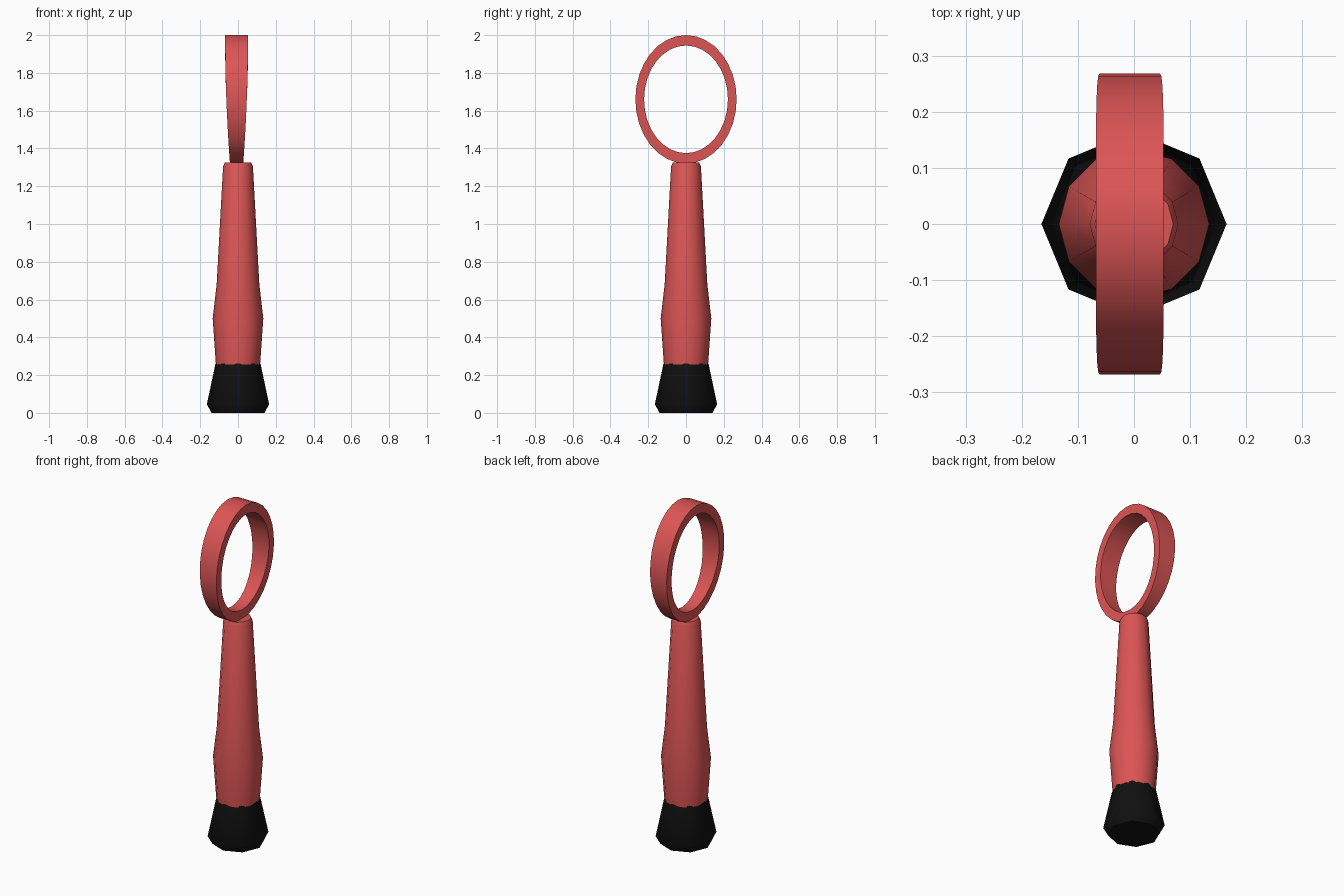
import bpy, bmesh
from math import sin, cos, pi, radians

if "Cube" in bpy.data.objects:
    bpy.data.objects.remove(bpy.data.objects["Cube"])


def material(name, color):
    m = bpy.data.materials.new(name)
    m.diffuse_color = color
    m.use_nodes = True
    m.node_tree.nodes["Principled BSDF"].inputs["Base Color"].default_value = m.diffuse_color
    return m


def finish(name, bm, mat, angle):
    bmesh.ops.recalc_face_normals(bm, faces=bm.faces)
    me = bpy.data.meshes.new(name)
    bm.to_mesh(me)
    bm.free()
    ob = bpy.data.objects.new(name, me)
    bpy.context.collection.objects.link(ob)
    me.materials.append(mat)
    bpy.ops.object.select_all(action='DESELECT')
    ob.select_set(True)
    bpy.context.view_layer.objects.active = ob
    bpy.ops.object.shade_smooth_by_angle(angle=radians(angle))
    return ob


def bridge(bm, a, b):
    n = len(a)
    for i in range(n):
        j = (i + 1) % n
        bm.faces.new((a[i], a[j], b[j], b[i]))


def lathe(name, profile, sides, mat, angle):
    bm = bmesh.new()
    rings = [[bm.verts.new((r * cos(2 * pi * i / sides), r * sin(2 * pi * i / sides), z))
              for i in range(sides)] for r, z in profile]
    for a, b in zip(rings, rings[1:]):
        bridge(bm, a, b)
    bm.faces.new(rings[0])
    bm.faces.new(rings[-1])
    return finish(name, bm, mat, angle)


red = material("red", (0.72, 0.09, 0.09, 1))
black = material("black", (0.005, 0.005, 0.005, 1))

# Flared octagonal foot
lathe("foot", [(0.14, 0), (0.165, 0.045), (0.119, 0.262)], 8, black, 50)

# Tapered handle with a slight swell near the bottom
lathe("handle", [(0.117, 0.255), (0.134, 0.50), (0.113, 0.68),
                 (0.079, 1.305), (0.07, 1.325)], 12, red, 40)

# Oval hoop, narrowing in width towards the handle
bm = bmesh.new()
SEG = 32
loops = [[], [], [], []]
for i in range(SEG):
    a = 2 * pi * i / SEG
    t = (1 - sin(a)) / 2
    half = 0.0605 - 0.0255 * t * t
    corners = [(-1, 0.268, 0.34), (1, 0.268, 0.34), (1, 0.222, 0.285), (-1, 0.222, 0.285)]
    for loop, (side, ry, rz) in zip(loops, corners):
        loop.append(bm.verts.new((-0.0075 + side * half, ry * cos(a), 1.66 + rz * sin(a))))
for k in range(4):
    bridge(bm, loops[k], loops[(k + 1) % 4])
finish("hoop", bm, red, 40)
